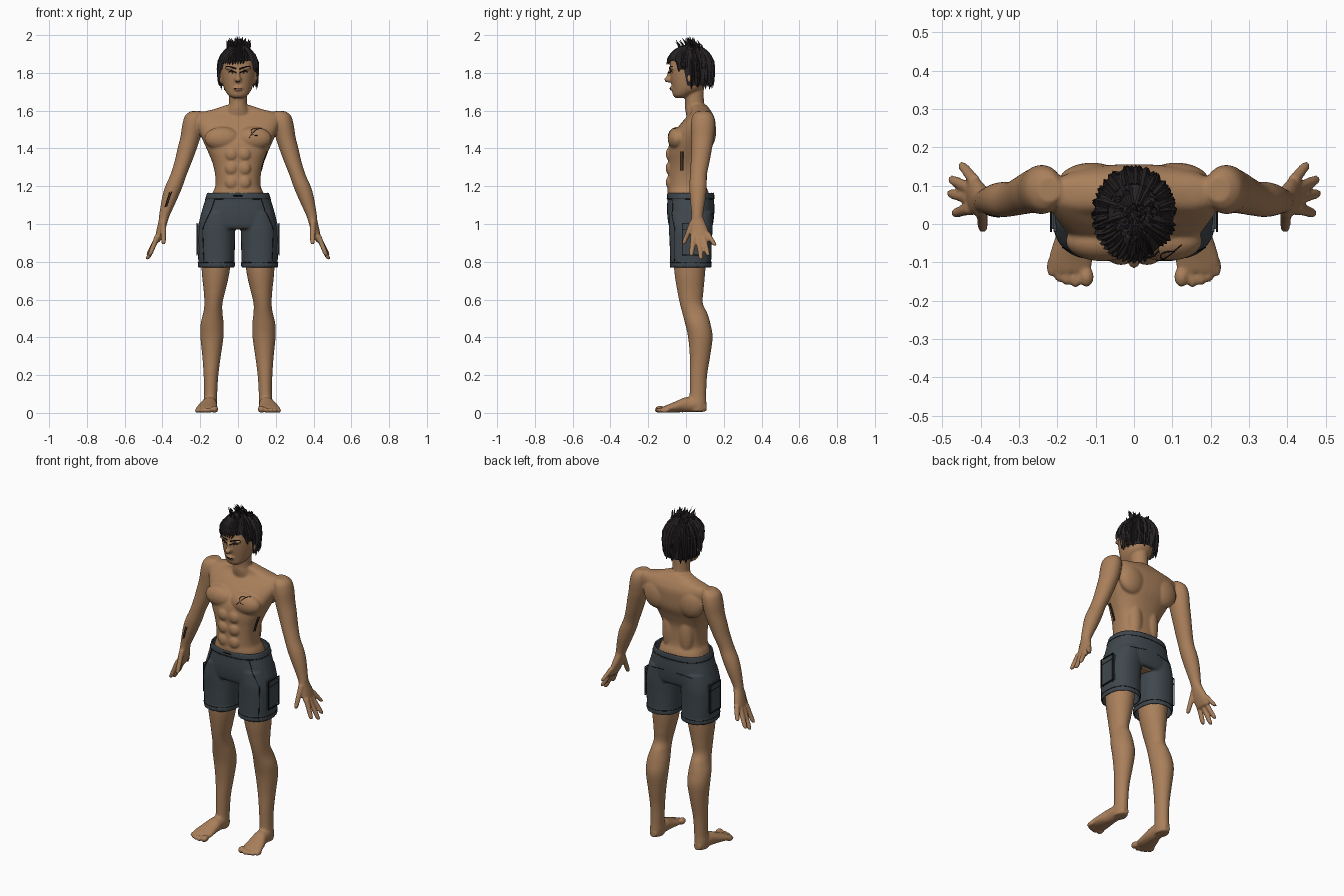
import bpy, bmesh, math, random
from mathutils import Vector, Matrix
from mathutils.bvhtree import BVHTree

if "Cube" in bpy.data.objects:
    bpy.data.objects.remove(bpy.data.objects["Cube"])

random.seed(4)


def material(name, rgb):
    m = bpy.data.materials.new(name)
    m.diffuse_color = (*rgb, 1)
    m.use_nodes = True
    m.node_tree.nodes["Principled BSDF"].inputs["Base Color"].default_value = m.diffuse_color
    return m


SKIN = material("tan skin", (0.40, 0.215, 0.105))
CLOTH = material("slate cloth", (0.050, 0.064, 0.075))
HAIR = material("dark hair", (0.020, 0.016, 0.017))
INK = material("black ink", (0.006, 0.005, 0.005))


def smooth_rings(rings, steps=5):
    out = []
    for i in range(len(rings) - 1):
        a, b, c, d = (rings[min(max(i + k, 0), len(rings) - 1)] for k in (-1, 0, 1, 2))
        for s in range(steps):
            t = s / steps
            out.append([0.5 * (2 * q + (r - p) * t + (2 * p - 5 * q + 4 * r - e) * t * t
                        + (3 * q - p - 3 * r + e) * t ** 3) for p, q, r, e in zip(a, b, c, d)])
    return out + [list(rings[-1])]


def loft(bm, rings, sx=1, n=2.0, along_y=False, seg=28):
    """Rings are (position, x, other, radius x, radius other)."""
    prev = first = None
    for p, x, o, rx, ro in smooth_rings(rings):
        ring = []
        for k in range(seg):
            a = 2 * math.pi * k / seg
            u, v = [math.copysign(abs(q) ** (2 / n), q) for q in (math.cos(a), math.sin(a))]
            co = (x + u * rx, p, o + v * ro) if along_y else (x + u * rx, o + v * ro, p)
            ring.append(bm.verts.new((co[0] * sx, co[1], co[2])))
        if prev:
            for k in range(seg):
                bm.faces.new((prev[k], prev[k - 1], ring[k - 1], ring[k]))
        else:
            first = ring
        prev = ring
    bm.faces.new(first)
    bm.faces.new(prev)


def blob(bm, c, r, sx=1):
    bmesh.ops.create_uvsphere(bm, u_segments=24, v_segments=16, radius=1,
                              matrix=Matrix.Translation((c[0] * sx, c[1], c[2])) @ Matrix.Diagonal((*r, 1)))


def finish(name, bm, mat, smooth=True):
    bmesh.ops.recalc_face_normals(bm, faces=bm.faces)
    me = bpy.data.meshes.new(name)
    bm.to_mesh(me)
    bm.free()
    ob = bpy.data.objects.new(name, me)
    bpy.context.collection.objects.link(ob)
    me.materials.append(mat)
    for p in me.polygons:
        p.use_smooth = smooth
    return ob


def fuse(name, bm, mat, voxel, iterations):
    """Merge overlapping volumes into one smooth skin."""
    ob = finish(name, bm, mat)
    m = ob.modifiers.new("merge", 'REMESH')
    m.mode, m.voxel_size, m.use_smooth_shade = 'VOXEL', voxel, True
    s = ob.modifiers.new("soften", 'SMOOTH')
    s.factor, s.iterations = 0.5, iterations
    me = bpy.data.meshes.new_from_object(ob.evaluated_get(bpy.context.evaluated_depsgraph_get()))
    ob.modifiers.clear()
    ob.data = me
    me.materials.clear()
    me.materials.append(mat)
    for p in me.polygons:
        p.use_smooth, p.material_index = True, 0
    b = bmesh.new()
    b.from_mesh(me)
    tree = BVHTree.FromBMesh(b)
    b.free()
    return ob, tree


# Body: torso, neck and head
bm = bmesh.new()
loft(bm, [(0.97, 0, .022, .14, .09), (1.08, 0, .025, .15, .11), (1.16, 0, .012, .136, .11),
          (1.2, 0, .005, .12, .102), (1.26, 0, .004, .121, .1), (1.32, 0, .006, .134, .1),
          (1.38, 0, .015, .158, .11), (1.44, 0, .032, .185, .117), (1.5, 0, .052, .21, .103),
          (1.55, 0, .071, .225, .083), (1.585, 0, .08, .21, .06), (1.607, 0, .076, .13, .05),
          (1.63, 0, .065, .06, .045)], n=2.4, seg=48)
loft(bm, [(1.56, 0, .065, .08, .06), (1.61, 0, .05, .055, .055), (1.65, 0, .045, .047, .05),
          (1.75, 0, .04, .05, .055)])
loft(bm, [(1.668, 0, -.03, .032, .028), (1.685, 0, -.018, .054, .052), (1.72, 0, .01, .075, .084),
          (1.77, 0, .016, .086, .098), (1.82, 0, .018, .091, .104), (1.87, 0, .022, .088, .104),
          (1.91, 0, .024, .062, .075), (1.925, 0, .024, .03, .035)], n=2.2)
blob(bm, (0, -.09, 1.765), (.017, .026, .016))
blob(bm, (0, -.084, 1.785), (.011, .018, .032))
blob(bm, (0, -.07, 1.717), (.026, .018, .012))

for sx in (1, -1):
    # Chest, stomach, back muscles, brow and ears
    blob(bm, (.083, -.045, 1.452), (.095, .052, .062), sx)
    for z in (1.37, 1.295, 1.22):
        blob(bm, (.034, -.085, z), (.034, .022, .036), sx)
    blob(bm, (.055, .07, 1.27), (.045, .042, .14), sx)
    blob(bm, (.11, .112, 1.49), (.085, .048, .09), sx)
    blob(bm, (.038, -.074, 1.826), (.034, .014, .010), sx)
    blob(bm, (.091, .022, 1.775), (.012, .02, .032), sx)
    # Arm
    loft(bm, [(1.597, .22, .09, .03, .032), (1.575, .232, .09, .047, .055), (1.53, .24, .09, .054, .064),
              (1.46, .252, .088, .053, .06), (1.4, .269, .083, .051, .055), (1.33, .29, .075, .046, .05),
              (1.26, .315, .066, .043, .045), (1.2, .339, .064, .046, .046), (1.14, .36, .063, .042, .042),
              (1.05, .388, .06, .029, .031), (1.02, .395, .062, .025, .035), (.97, .408, .07, .023, .047),
              (.93, .42, .075, .019, .051), (.905, .428, .077, .013, .046)], sx)
    # Fingers and thumb: base, then tip
    for b, t in (((.425, .04, .94), (.468, .028, .832)), ((.427, .066, .93), (.48, .08, .812)),
                 ((.424, .092, .935), (.478, .117, .832)), ((.415, .112, .955), (.449, .154, .885)),
                 ((.396, .036, 1.015), (.394, -.014, .892))):
        pts = [(0, .016), (.4, .0145), (.8, .0135), (.95, .011), (1, .006)]
        loft(bm, [(b[2] + (t[2] - b[2]) * f, b[0] + (t[0] - b[0]) * f, b[1] + (t[1] - b[1]) * f, r, r)
                  for f, r in pts], sx, seg=12)
    # Leg
    loft(bm, [(1.05, .09, .02, .08, .09), (.9, .112, .02, .082, .09), (.75, .118, .02, .074, .082),
              (.65, .124, .023, .058, .07), (.58, .13, .028, .048, .061), (.53, .133, .046, .051, .066),
              (.47, .137, .063, .061, .067), (.4, .138, .076, .061, .065), (.3, .14, .074, .049, .054),
              (.2, .143, .066, .039, .046), (.1, .145, .063, .035, .044), (.05, .147, .06, .037, .048),
              (.008, .147, .06, .034, .045)], sx)
    # Foot and toes
    loft(bm, [(.108, .147, .028, .02, .02), (.07, .148, .042, .034, .038), (0, .152, .043, .041, .04),
              (-.05, .16, .033, .051, .03), (-.1, .166, .022, .058, .02), (-.125, .166, .018, .05, .014)],
         sx, along_y=True)
    for x, y, r in ((.124, -.138, .019), (.152, -.141, .014), (.175, -.135, .014),
                    (.196, -.126, .013), (.215, -.112, .013)):
        blob(bm, (x, y, r), (r, .026, r), sx)
body, body_tree = fuse("body", bm, SKIN, 0.006, 3)

# Shorts: hips, legs and raised waistband and hems
bm = bmesh.new()
loft(bm, [(.975, 0, .025, .19, .108), (1.0, 0, .025, .207, .118), (1.06, 0, .025, .194, .125),
          (1.12, 0, .025, .176, .124), (1.165, 0, .025, .16, .12)], n=2.4, seg=48)
loft(bm, [(1.135, 0, .025, .173, .126), (1.168, 0, .025, .164, .124)], n=2.4, seg=48)
for sx in (1, -1):
    loft(bm, [(1.06, .1, .025, .09, .115), (.98, .112, .025, .098, .116), (.9, .115, .025, .099, .112),
              (.775, .114, .025, .095, .108)], sx, n=2.3)
    loft(bm, [(.793, .114, .025, .099, .112), (.77, .114, .025, .098, .111)], sx, n=2.3)
shorts, shorts_tree = fuse("shorts", bm, CLOTH, 0.007, 1)
b = bmesh.new()
b.from_mesh(shorts.data)
ends = [f for f in b.faces if abs(f.normal.z) > .8 and (f.calc_center_median().z < .776
                                                       or f.calc_center_median().z > 1.16)]
bmesh.ops.delete(b, geom=ends, context='FACES')
b.to_mesh(shorts.data)
b.free()
sol = shorts.modifiers.new("cloth thickness", 'SOLIDIFY')
sol.thickness, sol.offset = 0.007, -1

# Side pockets
for sx, side in ((1, "left"), (-1, "right")):
    bm = bmesh.new()
    bmesh.ops.create_cube(bm, size=1, matrix=Matrix.Translation((.204 * sx, .03, .92))
                          @ Matrix.Diagonal((.026, .1, .17, 1)))
    bmesh.ops.bevel(bm, geom=bm.edges[:], offset=.007, segments=2, affect='EDGES')
    finish(side + " pocket", bm, CLOTH, False)


def stroke(name, tree, pts, r=.0018, mat=INK):
    """Thin line laid on the nearest surface."""
    cu = bpy.data.curves.new(name, 'CURVE')
    cu.dimensions, cu.bevel_depth, cu.bevel_resolution = '3D', r, 0
    path = []
    for p, q in zip(pts, pts[1:]):
        path += [Vector(p).lerp(Vector(q), i / 6) for i in range(6)]
    path.append(Vector(pts[-1]))
    sp = cu.splines.new('POLY')
    sp.points.add(len(path) - 1)
    for s, p in zip(sp.points, path):
        co, no = tree.find_nearest(p)[:2]
        s.co = (*(co + no * .0006), 1)
    cu.materials.append(mat)
    bpy.context.collection.objects.link(bpy.data.objects.new(name, cu))


def oval(x, z, rx, ry):
    return [(x + rx * math.cos(k * math.pi / 8), .025 + ry * math.sin(k * math.pi / 8), z) for k in range(17)]


# Seams
stroke("waistband seam", shorts_tree, oval(0, 1.133, .18, .13))
stroke("drawstring", shorts_tree, [(-.025, -.11, 1.15), (.025, -.11, 1.15)], .003)
for sx in (1, -1):
    stroke("hem seam", shorts_tree, oval(.114 * sx, .795, .099, .112))
    stroke("front seam", shorts_tree, [(sx * x, y, z) for x, y, z in
           ((.135, -.09, 1.13), (.16, -.08, 1.05), (.185, -.06, .98), (.18, -.06, .8))])
    stroke("back pocket seam", shorts_tree, [(.04 * sx, .16, 1.06), (.14 * sx, .14, 1.05)])
    x = .2175 * sx
    bm = bmesh.new()
    for y, z, sy, sz in ((-.02, .92, .003, .17), (.08, .92, .003, .17), (.03, .836, .1, .003),
                         (.03, 1.004, .1, .003), (.03, .97, .1, .003)):
        bmesh.ops.create_cube(bm, size=1, matrix=Matrix.Translation((x - .0015 * sx, y, z))
                              @ Matrix.Diagonal((.005, sy, sz, 1)))
    finish("pocket trim", bm, INK, False)
    # Face lines
    stroke("eyebrow", body_tree, [(.012 * sx, -.1, 1.822), (.045 * sx, -.09, 1.838), (.064 * sx, -.07, 1.832)], .0035)
    stroke("eye", body_tree, [(.018 * sx, -.1, 1.803), (.036 * sx, -.09, 1.809), (.055 * sx, -.08, 1.804)], .003)
    stroke("pupil", body_tree, [(.034 * sx, -.1, 1.801), (.040 * sx, -.1, 1.801)], .0045)
    stroke("nostril", body_tree, [(.004 * sx, -.11, 1.75), (.011 * sx, -.105, 1.752)], .003)
stroke("mouth", body_tree, [(-.026, -.09, 1.717), (0, -.1, 1.719), (.026, -.09, 1.717)], .0022)

# Skin markings
stroke("chest arc", body_tree, [(.095 + .026 * math.cos(a / 2), -.08, 1.49 + .026 * math.sin(a / 2))
                                for a in range(2, 11)])
stroke("chest slash", body_tree, [(.06, -.08, 1.455), (.13, -.06, 1.525)])
for k in range(2):
    stroke("rib line", body_tree, [(.14, -.03 + .012 * k, 1.28), (.165, -.03 + .012 * k, 1.38)], .0025)
    stroke("forearm line", body_tree, [(-.38 - .014 * k, .0, 1.09), (-.352 - .014 * k, .0, 1.17)], .0025)


# Hair: cap plus layered pointed locks
def scalp(az, t, lift=1.0):
    """az is measured from the front, t from the crown downward."""
    s = math.sin(min(t, math.pi / 2)) * lift
    z = math.cos(t) * .115 * lift if t < math.pi / 2 else -(t - math.pi / 2) * .115
    taper = 1 - .08 * max(0, t - math.pi / 2)
    return Vector((.104 * s * taper * math.sin(az), .026 - .12 * s * taper * math.cos(az), 1.83 + z))


def limit(az):
    a = abs(math.degrees(math.atan2(math.sin(az), math.cos(az))))
    return 1.36 if a < 52 else 1.75 if a < 80 else 2.5


def lock(bm, path, w):
    prev = None
    for i, p in enumerate(path[:-1]):
        d = path[i + 1] - p
        out = (p - Vector((0, .026, 1.80))).normalized()
        side = d.cross(out).normalized() * w * (1 - .55 * i / len(path))
        ring = [bm.verts.new(q) for q in (p - side - out * .006, p + out * .007, p + side - out * .006)]
        if prev:
            for k in range(3):
                bm.faces.new((prev[k - 1], prev[k], ring[k], ring[k - 1]))
        else:
            bm.faces.new(ring)
        prev = ring
    tip = bm.verts.new(path[-1])
    for k in range(3):
        bm.faces.new((prev[k - 1], prev[k], tip))


bm = bmesh.new()
N, ROWS = 40, 10
grid = [[bm.verts.new(scalp(2 * math.pi * k / N, .02 + (limit(2 * math.pi * k / N) - .1) * r / ROWS))
         for k in range(N)] for r in range(ROWS + 1)]
for r in range(ROWS):
    for k in range(N):
        bm.faces.new((grid[r][k - 1], grid[r][k], grid[r + 1][k], grid[r + 1][k - 1]))
for layer, n in ((.55, 34), (.3, 26), (.05, 16)):
    for k in range(n):
        az = 2 * math.pi * (k + random.random() * .6) / n
        end = limit(az) * (1 - .35 * (.55 - layer)) + random.uniform(-.1, .14)
        start = limit(az) * layer * .8 + .1
        sweep = random.uniform(-.15, .15)
        lock(bm, [scalp(az + sweep * i / 5, start + (end - start) * i / 5, 1.0 + .008 * i) for i in range(6)],
             random.uniform(.012, .018))
for k in range(12):     # fringe swept to one side
    az = -.95 + k * .13
    lock(bm, [scalp(az - .06 * i, .5 + .24 * i, 1.02 + .016 * i) for i in range(5)], .013)
for k in range(38):     # upright spikes on the crown
    az, t = random.uniform(0, 6.28), random.uniform(.05, .6)
    p = scalp(az, t, .97)
    lean = Vector((p.x * .35 + random.uniform(-.015, .015), -.014 + random.uniform(-.02, .015), 0))
    h = random.uniform(.03, .055)
    tip = p + lean + Vector((0, 0, h))
    tip.z = min(tip.z, 1.995)
    lock(bm, [p, p.lerp(tip, .5) + Vector((.004, .006, 0)), tip], .013)
finish("hair", bm, HAIR, False)
